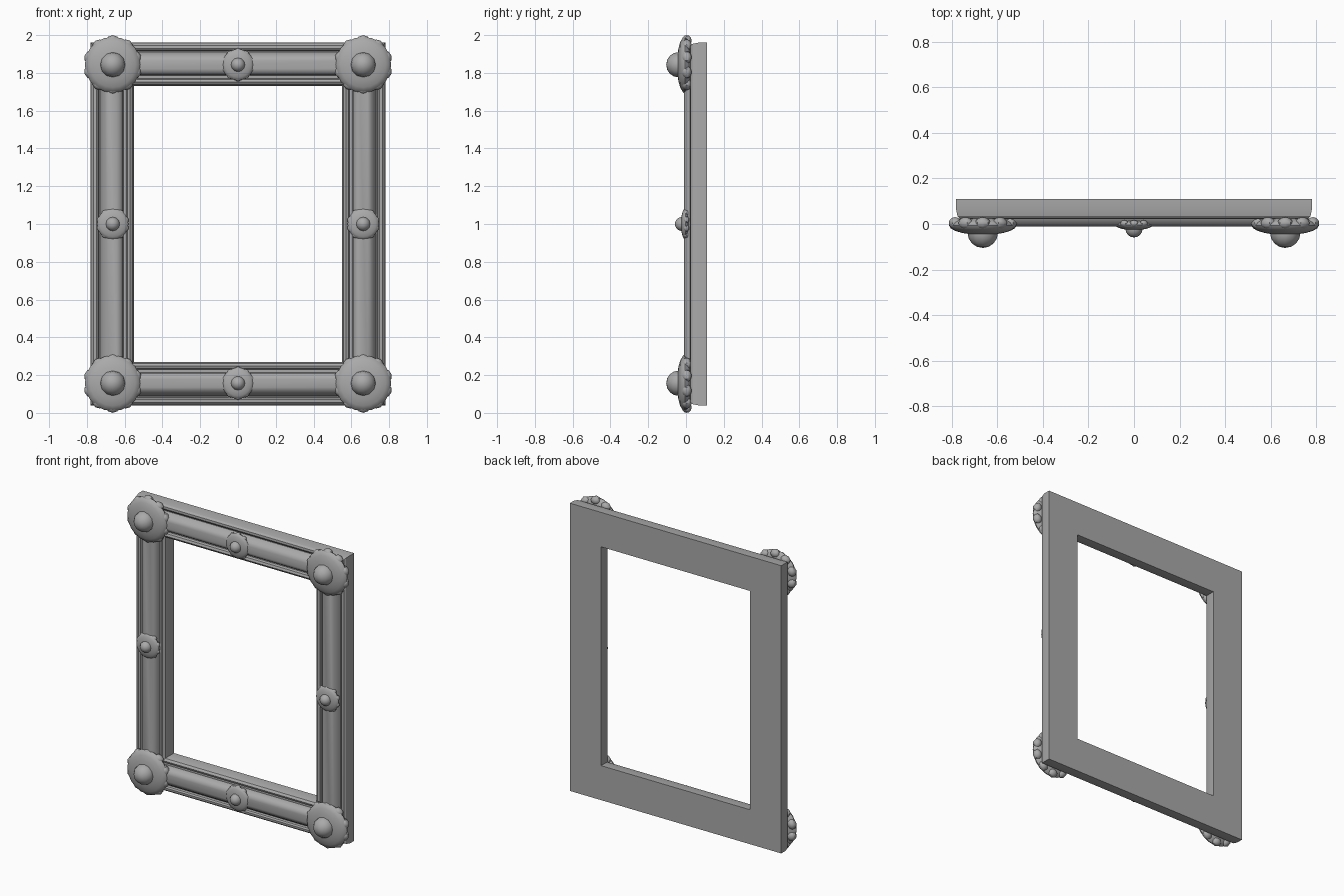
import bpy
import bmesh
import math
from mathutils import Matrix, Vector

cube = bpy.data.objects.get("Cube")
if cube:
    bpy.data.objects.remove(cube)

grey = bpy.data.materials.new("plain grey")
grey.use_nodes = True
COLOUR = (0.4, 0.4, 0.4, 1)
grey.diffuse_color = COLOUR
grey.node_tree.nodes["Principled BSDF"].inputs["Base Color"].default_value = COLOUR

HALF_W, HALF_H, MID_Z = 0.78, 0.96, 1.0
POST_X, RAIL_Z = 0.663, 0.843


def finish(name, bm, angle):
    bmesh.ops.recalc_face_normals(bm, faces=bm.faces)
    mesh = bpy.data.meshes.new(name)
    bm.to_mesh(mesh)
    bm.free()
    mesh.materials.append(grey)
    obj = bpy.data.objects.new(name, mesh)
    bpy.context.collection.objects.link(obj)
    bpy.ops.object.select_all(action="DESELECT")
    obj.select_set(True)
    bpy.context.view_layer.objects.active = obj
    bpy.ops.object.shade_smooth_by_angle(angle=math.radians(angle))
    return obj


# Moulding section: inset from the outer edge, depth
profile = [(0, 0.11), (0, 0.065), (0.006, 0.035), (0.016, 0.024), (0.03, 0.022),
           (0.04, 0.028), (0.044, 0.04), (0.05, 0.04), (0.055, 0.022),
           (0.072, 0.0), (0.095, -0.01), (0.138, -0.01), (0.158, 0.0),
           (0.17, 0.018), (0.174, 0.045), (0.19, 0.045), (0.194, 0.028),
           (0.208, 0.022), (0.222, 0.032), (0.23, 0.06), (0.23, 0.11)]

# Four mitred bars swept round the rectangle
bm = bmesh.new()
rings = []
for sx, sz in ((-1, -1), (1, -1), (1, 1), (-1, 1)):
    rings.append([bm.verts.new((sx * (HALF_W - u), y, MID_Z + sz * (HALF_H - u)))
                  for u, y in profile])
n = len(profile)
for i, ring in enumerate(rings):
    following = rings[(i + 1) % 4]
    for j in range(n):
        k = (j + 1) % n
        bm.faces.new((ring[j], ring[k], following[k], following[j]))
finish("moulded_frame", bm, 30)


def ellipsoid(bm, centre, radii, segments, rings, turn=0):
    # The pole of each ellipsoid points to the front
    matrix = (Matrix.Translation(centre) @ Matrix.Rotation(turn, 4, "Y")
              @ Matrix.Diagonal((*radii, 1)) @ Matrix.Rotation(math.pi / 2, 4, "X"))
    bmesh.ops.create_uvsphere(bm, u_segments=segments, v_segments=rings,
                              radius=1, matrix=matrix)


def rosette(name, x, z, size):
    bm = bmesh.new()
    # Flattened disc and round boss
    ellipsoid(bm, (0, -0.006, 0), (0.148, 0.042, 0.148), 20, 10)
    ellipsoid(bm, (0, -0.038, 0), (0.067, 0.067, 0.067), 12, 8)
    # Beads round the rim
    for i in range(10):
        a = math.tau * i / 10
        centre = Vector((math.sin(a), 0, math.cos(a))) * 0.128
        ellipsoid(bm, centre + Vector((0, 0.004, 0)), (0.034, 0.026, 0.029), 8, 6, a)
    bmesh.ops.transform(bm, verts=bm.verts,
                        matrix=Matrix.Translation((x, 0, z)) @ Matrix.Scale(size, 4))
    finish(name, bm, 40)


for sx, side in ((1, "left"), (-1, "right")):
    for sz, level in ((1, "top"), (-1, "bottom")):
        rosette(f"{level}_{side}_corner_rosette", sx * POST_X, MID_Z + sz * RAIL_Z, 1)
    rosette(f"{side}_middle_rosette", sx * POST_X, MID_Z, 0.56)
for sz, level in ((1, "top"), (-1, "bottom")):
    rosette(f"{level}_middle_rosette", 0, MID_Z + sz * RAIL_Z, 0.56)
